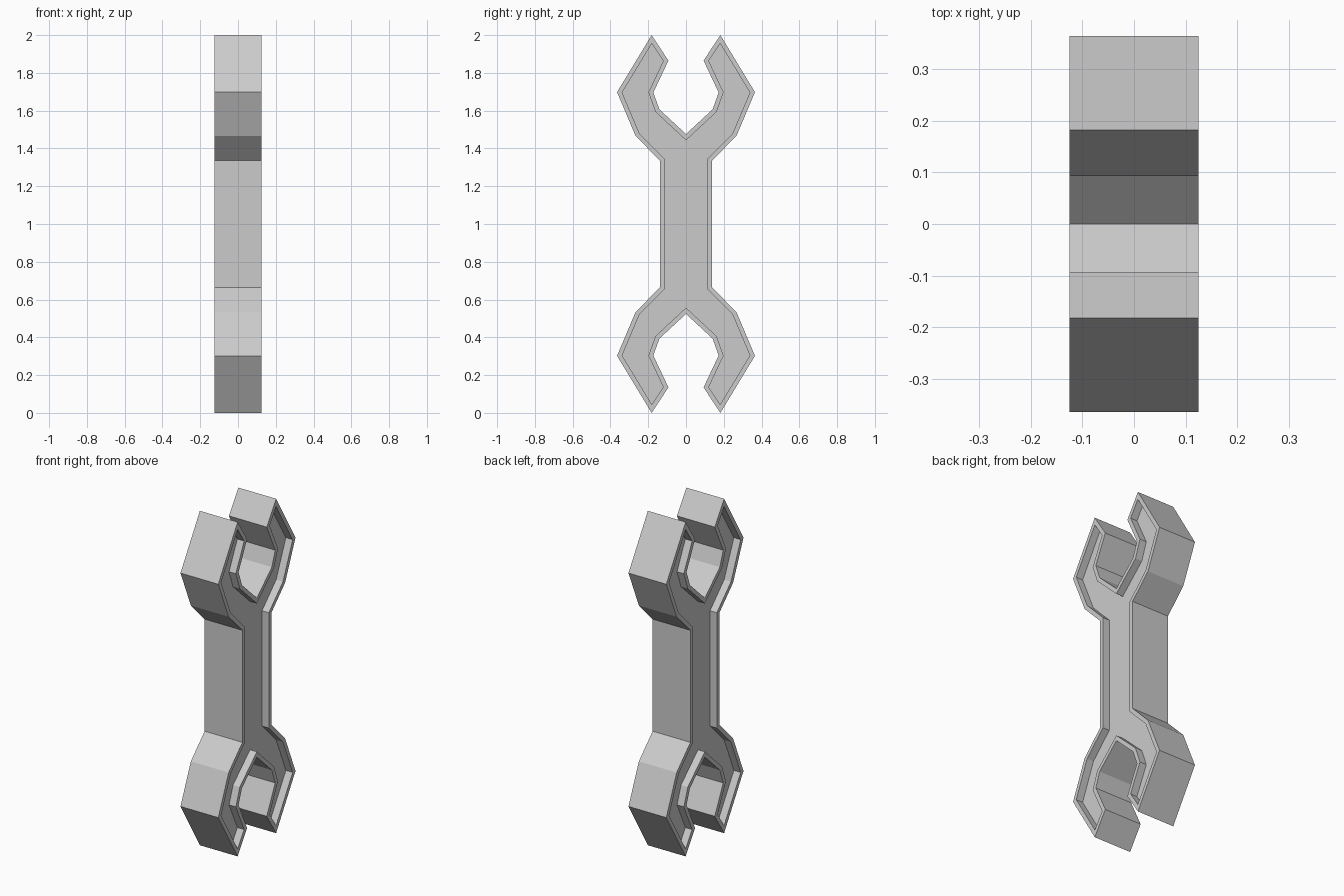
import bpy, bmesh
from mathutils import Vector

cube = bpy.data.objects.get("Cube")
if cube:
    bpy.data.objects.remove(cube, do_unlink=True)

HALF_WIDTH = 0.125
RIM = 0.024
RECESS = 0.045

steel = bpy.data.materials.new("steel_grey")
steel.use_nodes = True
colour = (0.6, 0.6, 0.6, 1)
steel.diffuse_color = colour
steel.node_tree.nodes["Principled BSDF"].inputs["Base Color"].default_value = colour

# Quarter outline (y, z): handle, outer jaw, tip, inner jaw, throat
quarter = [(0.137, 1.335), (0.267, 1.466), (0.365, 1.698), (0.182, 2.0),
           (0.093, 1.865), (0.173, 1.696), (0.141, 1.607), (0, 1.476)]

# Mirror across y, then across the middle height
top = quarter + [(-y, z) for y, z in reversed(quarter[:-1])]
outline = top + [(y, 2 - z) for y, z in reversed(top)]

# Extrude the outline across the width
bm = bmesh.new()
side = bm.faces.new([bm.verts.new((-HALF_WIDTH, y, z)) for y, z in outline])
extruded = bmesh.ops.extrude_face_region(bm, geom=[side], use_keep_orig=True)
verts = [g for g in extruded["geom"] if isinstance(g, bmesh.types.BMVert)]
bmesh.ops.translate(bm, verts=verts, vec=(2 * HALF_WIDTH, 0, 0))
bmesh.ops.recalc_face_normals(bm, faces=bm.faces)

# Raised rim around a sunken panel on both broad sides
bm.normal_update()
for panel in [f for f in bm.faces if abs(f.normal.x) > 0.9]:
    inward = Vector((-RECESS if panel.normal.x > 0 else RECESS, 0, 0))
    bmesh.ops.inset_region(bm, faces=[panel], thickness=RIM, use_even_offset=True)
    rim_edge = bmesh.ops.inset_region(bm, faces=[panel], thickness=0, use_even_offset=True)
    bmesh.ops.translate(bm, verts=panel.verts[:], vec=inward)

mesh = bpy.data.meshes.new("double_ended_wrench")
bm.to_mesh(mesh)
bm.free()
mesh.materials.append(steel)
wrench = bpy.data.objects.new("double_ended_wrench", mesh)
bpy.context.collection.objects.link(wrench)
